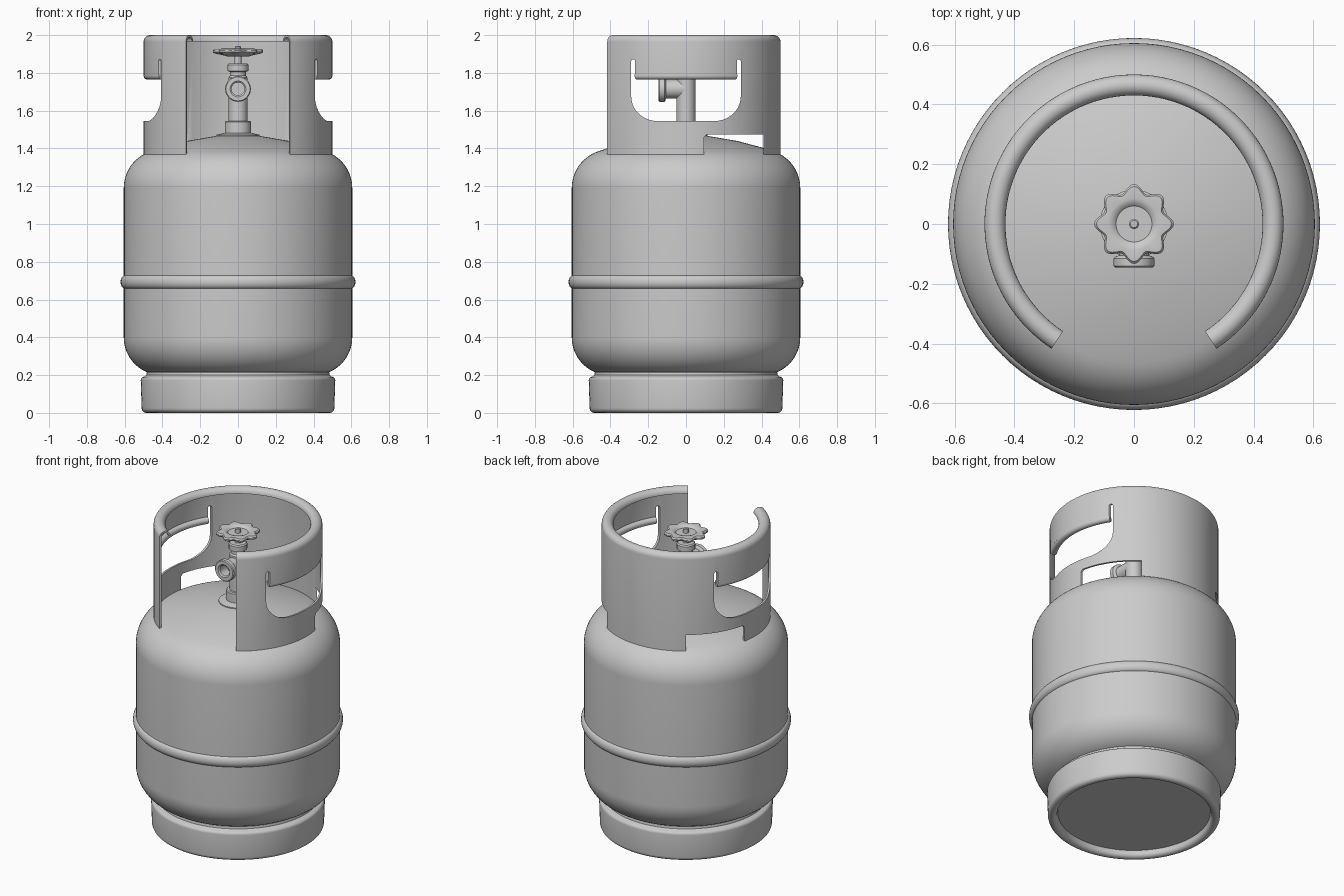
import bpy, bmesh
from math import sin, cos, radians, pi, tau
from mathutils import Matrix

if "Cube" in bpy.data.objects:
    bpy.data.objects.remove(bpy.data.objects["Cube"])

grey = bpy.data.materials.new("painted_grey")
grey.use_nodes = True
grey.diffuse_color = (0.6, 0.6, 0.6, 1)
grey.node_tree.nodes["Principled BSDF"].inputs["Base Color"].default_value = (0.6, 0.6, 0.6, 1)


def arc(cx, cz, rx, rz, a0, a1, n=10):
    """Points on an elliptical arc, angles in degrees."""
    steps = [radians(a0 + (a1 - a0) * i / n) for i in range(n + 1)]
    return [(cx + rx * cos(a), cz + rz * sin(a)) for a in steps]


def finish(name, bm):
    bmesh.ops.remove_doubles(bm, verts=bm.verts, dist=1e-5)
    bmesh.ops.recalc_face_normals(bm, faces=bm.faces)
    mesh = bpy.data.meshes.new(name)
    bm.to_mesh(mesh)
    bm.free()
    mesh.materials.append(grey)
    obj = bpy.data.objects.new(name, mesh)
    bpy.context.collection.objects.link(obj)
    return obj


def smooth(obj):
    bpy.ops.object.select_all(action="DESELECT")
    obj.select_set(True)
    bpy.context.view_layer.objects.active = obj
    bpy.ops.object.shade_smooth_by_angle(angle=radians(32))


def sweep(name, profile, start=0, end=360, segs=64, closed=False, matrix=None, lobes=0):
    """Turn an (r, z) profile about z; a part turn of a closed profile is capped."""
    bm = bmesh.new()
    full = end - start == 360
    rings = []
    for i in range(segs if full else segs + 1):
        a = radians(start + (end - start) * i / segs)
        ring = []
        for r, z in profile:
            r *= 1 + (lobes * cos(8 * a) if r > 0.1 else 0)
            ring.append(bm.verts.new((r * cos(a), r * sin(a), z)))
        rings.append(ring)
    n = len(profile)
    for i in range(segs):
        a, b = rings[i], rings[(i + 1) % len(rings)]
        for j in range(n if closed else n - 1):
            k = (j + 1) % n
            bm.faces.new((a[j], b[j], b[k], a[k]))
    if not full:
        bm.faces.new(rings[0])
        bm.faces.new(rings[-1])
    if matrix:
        bm.transform(matrix)
    return finish(name, bm)


def cut_sideways(obj, outline):
    """Cut a (y, z) outline straight through both sides of an object."""
    bm = bmesh.new()
    face = bm.faces.new([bm.verts.new((-1, y, z)) for y, z in outline])
    out = bmesh.ops.extrude_face_region(bm, geom=[face])
    bmesh.ops.translate(bm, vec=(2, 0, 0),
                        verts=[v for v in out["geom"] if isinstance(v, bmesh.types.BMVert)])
    cutter = finish("cutter", bm)
    cutter.hide_render = True
    mod = obj.modifiers.new("cut", "BOOLEAN")
    mod.operation = "DIFFERENCE"
    mod.solver = "EXACT"
    mod.object = cutter
    bpy.context.view_layer.objects.active = obj
    bpy.ops.object.modifier_apply(modifier=mod.name)
    bpy.data.objects.remove(cutter)


# Tank shell with rounded shoulders and a shallow crown
tank = ([(0, 0.2)] + arc(0.405, 0.4, 0.2, 0.2, -90, 0, 14)
        + arc(0.4, 1.19, 0.205, 0.205, 0, 72, 14)
        + [(0.41, 1.403), (0.27, 1.44), (0.115, 1.466), (0, 1.47)])
smooth(sweep("tank", tank, segs=96))

# Weld band around the middle
smooth(sweep("weld_band", [(0.6, 0.655)] + arc(0.597, 0.693, 0.025, 0.036, -80, 80) + [(0.6, 0.731)], segs=96))

# Foot ring with rolled edges and a recessed floor
foot = ([(0.46, 0.225), (0.483, 0.215), (0.485, 0.2)] + arc(0.495, 0.172, 0.02, 0.02, 90, 0, 6)
        + arc(0.483, 0.025, 0.027, 0.025, 0, -180, 12) + [(0.452, 0.04), (0, 0.04)])
smooth(sweep("foot_ring", foot, segs=96))

# Guard collar with curled lip, open at the front
wall = 0.012
lip = arc(0.465, 1.965, 0.035, 0.035, 0, 180, 12)
inner_lip = arc(0.465, 1.965, 0.035 - wall, 0.035 - wall, 180, 0, 12)
collar = sweep("guard_collar", [(0.5, 1.365)] + lip + inner_lip + [(0.5 - wall, 1.365)],
               -56.5, 236.5, 80, closed=True)

# Hand holes with slits beside the grips
half = (arc(0.15, 1.675, 0.14, 0.13, -90, 0) + arc(0.28, 1.862, 0.01, 0.01, 0, 180, 6)
        + [(0.27, 1.785)])
cut_sideways(collar, half + [(-y, z) for y, z in reversed(half)])
# Vent slots under the collar
cut_sideways(collar, [(0.095, 1.3), (0.095, 1.46), (0.11, 1.475), (0.41, 1.475), (0.41, 1.3)])
smooth(collar)

# Rolled grips along the handle edges
for side, middle in (("left", 0), ("right", 180)):
    smooth(sweep(side + "_grip", arc(0.479, 1.785, 0.021, 0.021, 0, 330, 11),
                 middle - 33, middle + 33, 24, closed=True))

# Valve base, body and bonnet
valve = [(0, 1.46), (0.115, 1.46), (0.115, 1.472), (0.07, 1.482), (0.07, 1.54), (0.064, 1.546),
         (0.05, 1.546), (0.05, 1.775), (0.042, 1.785), (0.042, 1.805), (0.055, 1.81),
         (0.055, 1.843), (0.048, 1.85), (0.018, 1.85), (0.018, 1.9), (0, 1.9)]
smooth(sweep("valve_body", valve, segs=40))

# Outlet facing the front, with a hollow bore
outlet = [(0, 0), (0.05, 0), (0.05, 0.105), (0.064, 0.11), (0.068, 0.115), (0.068, 0.14),
          (0.063, 0.145), (0.042, 0.145), (0.034, 0.138), (0.034, 0.07), (0, 0.07)]
turn = Matrix.Translation((0, 0, 1.715)) @ Matrix.Rotation(pi / 2, 4, "X")
smooth(sweep("valve_outlet", outlet, segs=40, matrix=turn))

# Lobed handwheel with dished hub
wheel = [(0, 1.888), (0.06, 1.888), (0.085, 1.895), (0.112, 1.903), (0.12, 1.91), (0.12, 1.918),
         (0.113, 1.926), (0.085, 1.928), (0.07, 1.924), (0.06, 1.914), (0, 1.914)]
smooth(sweep("handwheel", wheel, segs=96, lobes=0.11))
smooth(sweep("wheel_nut", [(0, 1.9), (0.017, 1.9), (0.017, 1.938), (0.012, 1.943), (0, 1.943)], segs=16))
